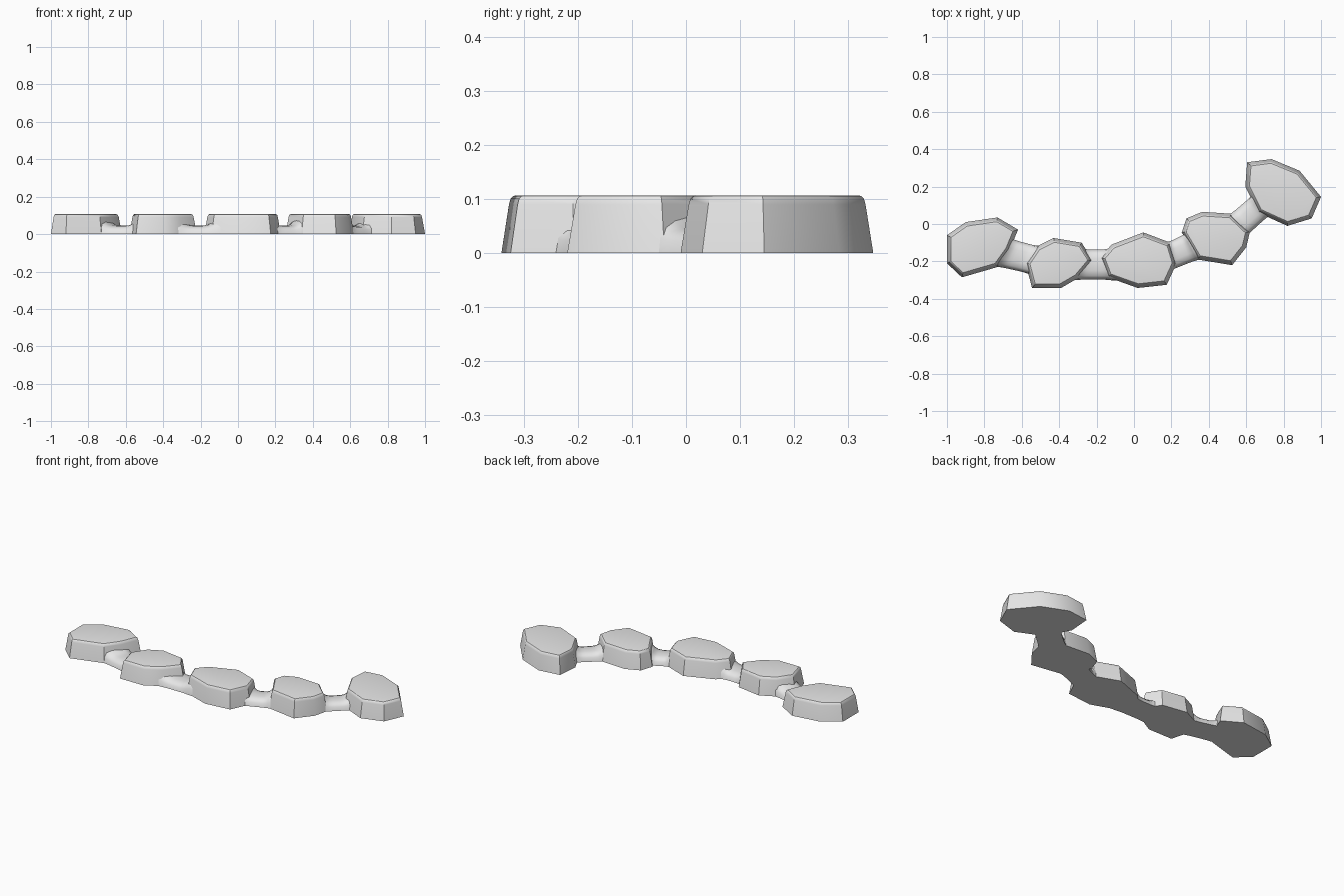
import bpy
import bmesh
from mathutils import Vector

cube = bpy.data.objects.get("Cube")
if cube:
    bpy.data.objects.remove(cube, do_unlink=True)

# One grey stone material
COLOUR = (0.8, 0.8, 0.8, 1)
stone_mat = bpy.data.materials.new("stone grey")
stone_mat.use_nodes = True
stone_mat.diffuse_color = COLOUR
stone_mat.node_tree.nodes["Principled BSDF"].inputs["Base Color"].default_value = COLOUR


def loft(name, rings, angle):
    """Skin closed rings of points, cap both ends and shade."""
    bm = bmesh.new()
    loops = [[bm.verts.new(p) for p in ring] for ring in rings]
    count = len(loops[0])
    for a, b in zip(loops, loops[1:]):
        for i in range(count):
            j = (i + 1) % count
            bm.faces.new((a[i], a[j], b[j], b[i]))
    bm.faces.new(loops[0])
    bm.faces.new(loops[-1])
    bmesh.ops.recalc_face_normals(bm, faces=bm.faces)
    mesh = bpy.data.meshes.new(name)
    bm.to_mesh(mesh)
    bm.free()
    mesh.materials.append(stone_mat)
    obj = bpy.data.objects.new(name, mesh)
    bpy.context.collection.objects.link(obj)
    bpy.ops.object.select_all(action="DESELECT")
    obj.select_set(True)
    bpy.context.view_layer.objects.active = obj
    bpy.ops.object.shade_smooth_by_angle(angle=angle)
    return obj


def inset(outline, d):
    """Move every side of a clockwise outline inward by d."""
    pts = [Vector(p) for p in outline]
    result = []
    for i, p in enumerate(pts):
        e1 = (p - pts[i - 1]).normalized()
        e2 = (pts[(i + 1) % len(pts)] - p).normalized()
        n1, n2 = Vector((e1.y, -e1.x)), Vector((e2.y, -e2.x))
        result.append(p + (n1 + n2) * d / (1 + n1.dot(n2)))
    return result


# Stepping stones: base outlines, clockwise from above
STONES = [
    [(-1, -.06), (-.9, .01), (-.73, .035), (-.62, -.03), (-.665, -.14),
     (-.73, -.23), (-.92, -.285), (-1, -.21)],
    [(-.545, -.342), (-.58, -.21), (-.52, -.12), (-.43, -.075), (-.28, -.1),
     (-.22, -.195), (-.3, -.29), (-.39, -.342)],
    [(-.18, -.18), (-.12, -.11), (.05, -.045), (.195, -.1), (.228, -.21),
     (.175, -.325), (.02, -.342), (-.14, -.285)],
    [(.255, -.045), (.28, .03), (.365, .065), (.52, .055), (.62, -.04),
     (.6, -.125), (.525, -.22), (.34, -.19)],
    [(.605, .33), (.735, .347), (.885, .285), (1, .145), (.95, .03),
     (.82, -.01), (.665, .06), (.595, .2)],
]
# Inset and height of each ring: sloping wall, then a rounded rim
RIM = [(0, 0), (.014, .09), (.017, .101), (.022, .106), (.028, .107)]
for k, outline in enumerate(STONES, 1):
    rings = [[(p.x, p.y, z) for p in inset(outline, d)] for d, z in RIM]
    loft(f"stone_{k}", rings, 0.6)

# Low rounded bridges: back edge start and end, front edge start and end
BRIDGES = [
    [(-.65, -.083), (-.52, -.118), (-.73, -.226), (-.57, -.262)],
    [(-.26, -.137), (-.15, -.137), (-.31, -.297), (-.13, -.297)],
    [(.19, -.095), (.27, -.055), (.2, -.245), (.34, -.19)],
    [(.52, .055), (.625, .145), (.61, -.055), (.72, .045)],
]
SECTION = [(-1, 0), (-.93, .5), (-.75, .82), (-.4, .97), (0, 1),
           (.4, .97), (.75, .82), (.93, .5), (1, 0)]
STEPS = 12
for k, corners in enumerate(BRIDGES, 1):
    b0, b1, f0, f1 = [Vector(c) for c in corners]
    rings = []
    for i in range(STEPS + 1):
        t = -0.2 + 1.4 * i / STEPS
        flare = min(abs(2 * t - 1), 1.1) ** 4
        back, front = b0.lerp(b1, t), f0.lerp(f1, t)
        mid, half = (back + front) / 2, (back - front) / 2
        half *= 1 + 0.04 * flare
        height = 0.045 + 0.02 * flare
        rings.append([(*(mid + half * u), height * v) for u, v in SECTION])
    loft(f"bridge_{k}", rings, 1.2)
